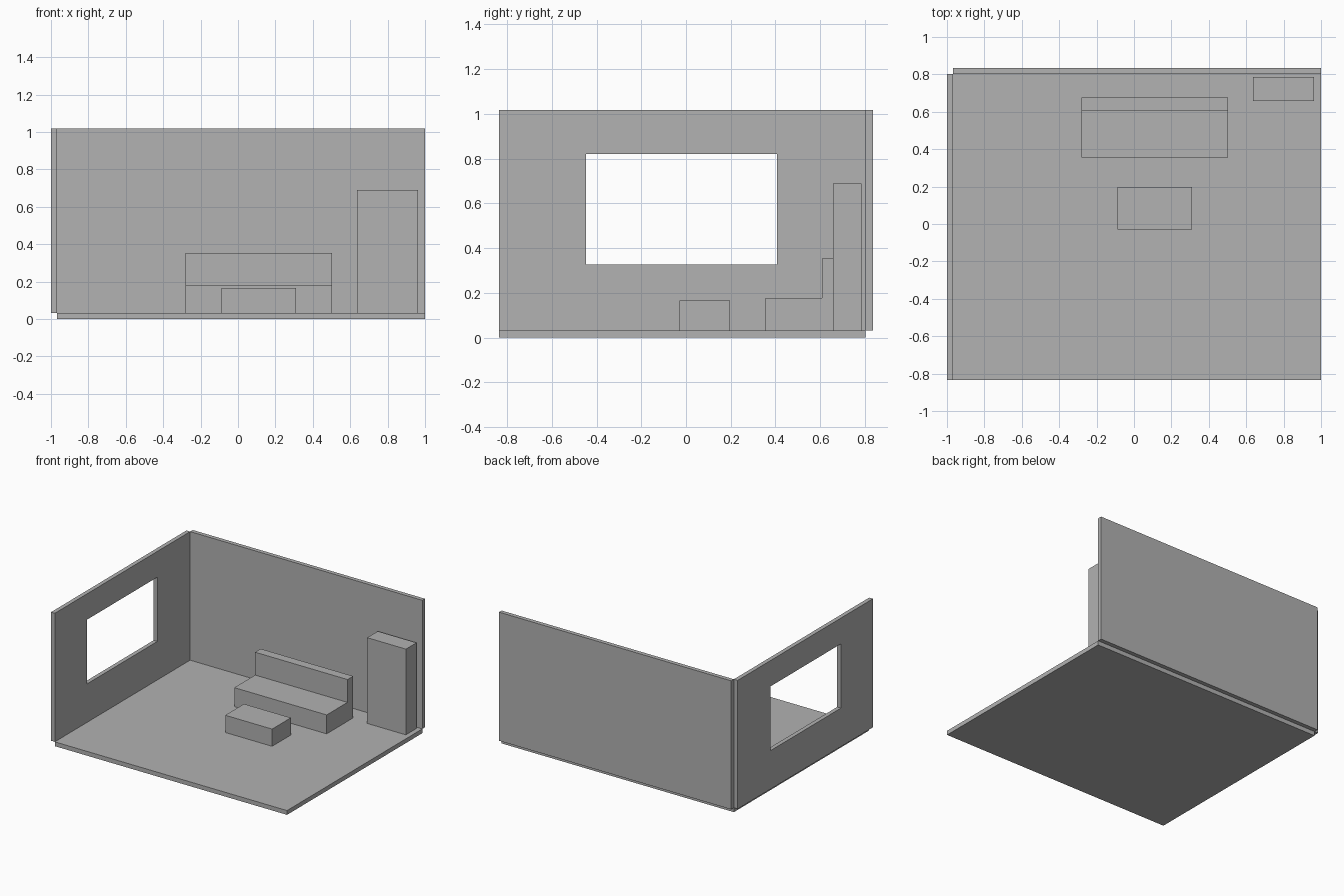
import bpy
import bmesh

if "Cube" in bpy.data.objects:
    bpy.data.objects.remove(bpy.data.objects["Cube"])

grey = bpy.data.materials.new("plain_grey")
grey.diffuse_color = (0.445, 0.445, 0.445, 1)
grey.use_nodes = True
grey.node_tree.nodes["Principled BSDF"].inputs["Base Color"].default_value = grey.diffuse_color


def make_object(name, bm):
    bmesh.ops.recalc_face_normals(bm, faces=bm.faces)
    mesh = bpy.data.meshes.new(name)
    bm.to_mesh(mesh)
    bm.free()
    mesh.materials.append(grey)
    obj = bpy.data.objects.new(name, mesh)
    bpy.context.collection.objects.link(obj)
    return obj


def box(name, x, y, z):
    """Box spanning the given (low, high) ranges."""
    bm = bmesh.new()
    bmesh.ops.create_cube(bm, size=1)
    for v in bm.verts:
        v.co = [r[0] if c < 0 else r[1] for c, r in zip(v.co, (x, y, z))]
    return make_object(name, bm)


def extrude_x(name, profile, x0, x1):
    """Closed (y, z) profile extruded along x."""
    bm = bmesh.new()
    face = bm.faces.new([bm.verts.new((x0, y, z)) for y, z in profile])
    out = bmesh.ops.extrude_face_region(bm, geom=[face])["geom"]
    for v in out:
        if isinstance(v, bmesh.types.BMVert):
            v.co.x = x1
    return make_object(name, bm)


FLOOR = 0.033   # floor top
TOP = 1.018     # wall top
FRONT, BACK = -0.835, 0.803

# Room shell
box("floor", (-0.968, 1), (FRONT, BACK), (0, FLOOR))
box("back_wall", (-0.968, 1), (BACK, 0.835), (FLOOR, TOP))

# Left wall with the window opening cut through
wall = box("window_wall", (-1, -0.968), (FRONT, BACK), (FLOOR, TOP))
cutter = box("window_cutter", (-1.1, -0.9), (-0.448, 0.407), (0.328, 0.82))
cutter.hide_render = True
cutter.hide_set(True)
cut = wall.modifiers.new("window", "BOOLEAN")
cut.operation = "DIFFERENCE"
cut.solver = "EXACT"
cut.object = cutter

# Sofa: seat and backrest in one stepped profile
extrude_x("sofa", [(0.355, FLOOR), (0.675, FLOOR), (0.675, 0.353),
                   (0.607, 0.353), (0.607, 0.178), (0.355, 0.178)],
          -0.28, 0.503)

# Other furniture
box("coffee_table", (-0.087, 0.31), (-0.03, 0.197), (FLOOR, 0.165))
box("cabinet", (0.635, 0.963), (0.657, 0.785), (FLOOR, 0.69))
